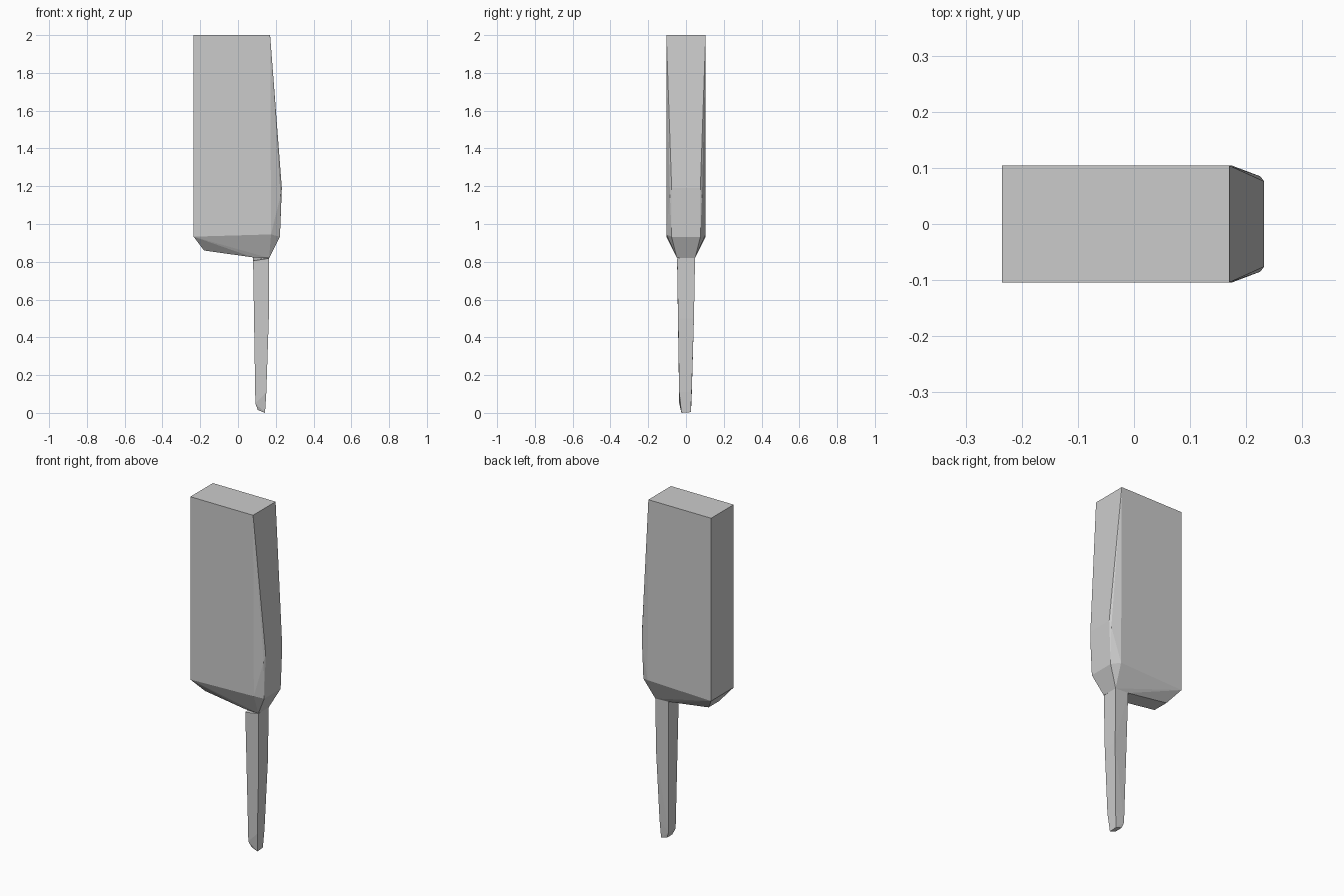
import bpy, bmesh


def hull(name, points):
    """Flat-faced convex solid around a few corner points."""
    bm = bmesh.new()
    for p in points:
        bm.verts.new(p)
    bmesh.ops.convex_hull(bm, input=bm.verts[:])
    bmesh.ops.dissolve_limit(bm, angle_limit=0.01, verts=bm.verts[:], edges=bm.edges[:])
    bmesh.ops.recalc_face_normals(bm, faces=bm.faces[:])
    mesh = bpy.data.meshes.new(name)
    bm.to_mesh(mesh)
    bm.free()
    obj = bpy.data.objects.new(name, mesh)
    bpy.context.collection.objects.link(obj)
    return obj


def both_sides(profile):
    """Mirror (x, half depth, z) corners across y = 0."""
    return [(x, s * y, z) for x, y, z in profile for s in (-1, 1)]


# Blade: thick slab, chamfered right edge, tapered underside
hull("blade", both_sides([
    (-0.235, 0.104, 2.0), (0.17, 0.104, 2.0),
    (-0.235, 0.104, 0.933), (0.175, 0.104, 0.945),
    (0.225, 0.085, 1.15), (0.232, 0.076, 1.19), (0.222, 0.076, 0.932),
    (-0.18, 0.048, 0.86), (0.08, 0.048, 0.823), (0.165, 0.048, 0.82),
]))

# Handle: slim tapering bar with a slanted tip
hull("handle", [
    (0.08, -0.047, 0.805), (0.165, -0.047, 0.818),
    (0.08, 0.048, 0.823), (0.165, 0.048, 0.823),
    (0.163, -0.042, 0.5), (0.163, 0.042, 0.5),
    (0.092, -0.036, 0.05), (0.092, 0.029, 0.05),
    (0.15, -0.036, 0.11), (0.15, 0.03, 0.11),
    (0.105, -0.024, 0.015), (0.105, 0.025, 0.015),
    (0.143, -0.024, 0.0), (0.143, 0.025, 0.004),
])
